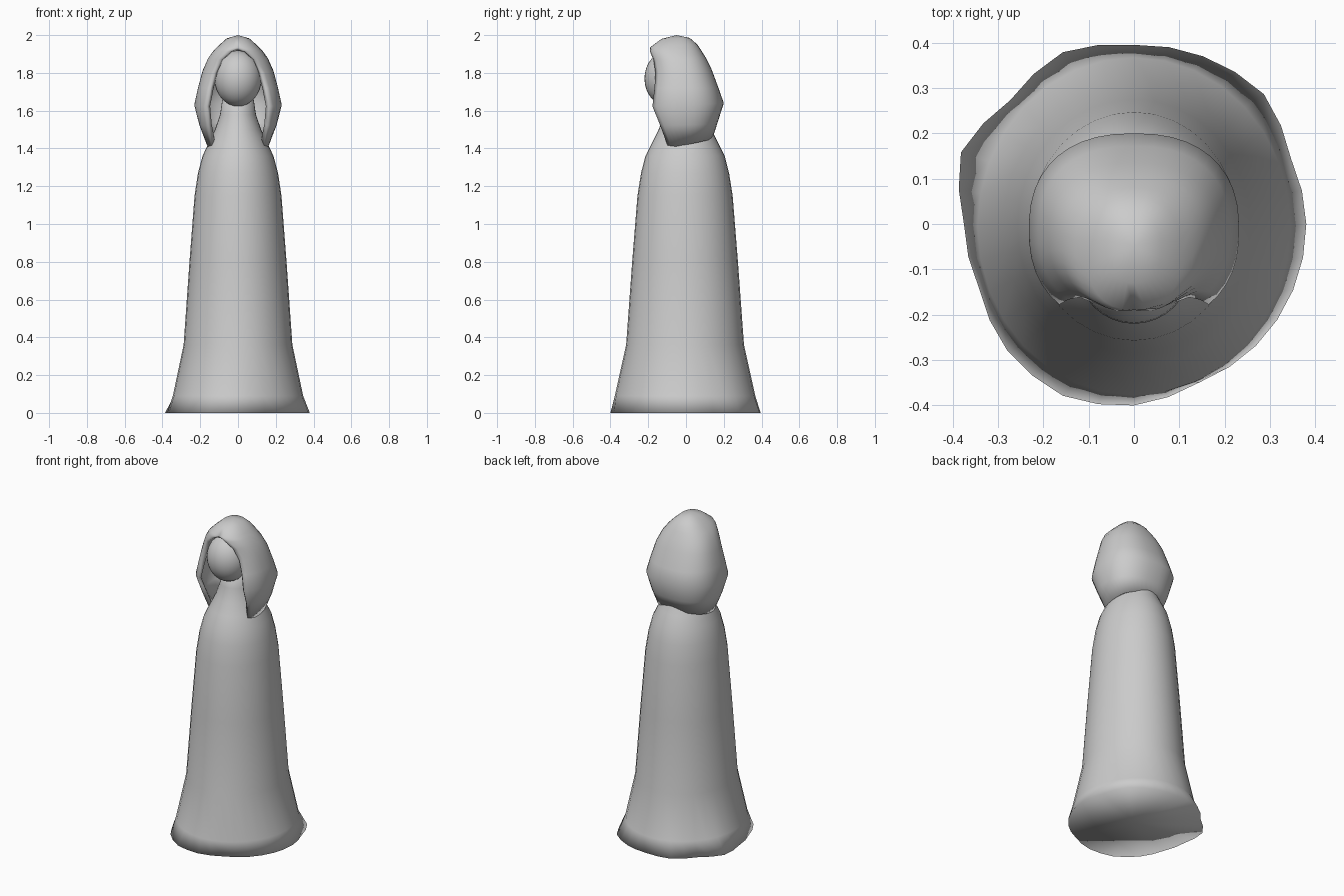
import bpy, bmesh, math

if "Cube" in bpy.data.objects:
    bpy.data.objects.remove(bpy.data.objects["Cube"])

SIDES = 32


def spow(v, e):
    return math.copysign(abs(v) ** e, v)


def ring(zb, zf, w, yb, yf, half_angle, e=1.0):
    """Arc of points around the back; 180 degrees gives a closed ring."""
    pts = []
    for j in range(SIDES + 1):
        t = math.radians(half_angle) * (2 * j / SIDES - 1)
        cy, ry = (yb + yf) / 2, (yb - yf) / 2
        k = (1 - math.cos(t)) / 2
        pts.append((w * spow(math.sin(t), e), cy + ry * spow(math.cos(t), e), zb + (zf - zb) * k))
    return pts


def loft(name, rings, cap=False, apex=None):
    bm = bmesh.new()
    rows = [[bm.verts.new(p) for p in r] for r in rings]
    for a, b in zip(rows, rows[1:]):
        for j in range(SIDES):
            bm.faces.new((a[j], b[j], b[j + 1], a[j + 1]))
    if apex:
        top = bm.verts.new(apex)
        for j in range(SIDES):
            bm.faces.new((rows[-1][j], top, rows[-1][j + 1]))
    if cap:
        mid = bm.verts.new((0, 0, 0))
        for j in range(SIDES):
            bm.faces.new((rows[0][j], rows[0][j + 1], mid))
    bmesh.ops.remove_doubles(bm, verts=bm.verts, dist=0.0005)
    me = bpy.data.meshes.new(name)
    bm.to_mesh(me)
    bm.free()
    me.polygons.foreach_set("use_smooth", [True] * len(me.polygons))
    ob = bpy.data.objects.new(name, me)
    bpy.context.collection.objects.link(ob)
    return ob


# Robe: uneven hem (radii every 22.5 degrees, clockwise from the front), then a tapering body
hem = [.40, .41, .395, .37, .375, .413, .386, .41,
       .395, .40, .405, .375, .38, .38, .38, .378]
hem_ring = []
for j in range(SIDES + 1):
    f = j * 16 / SIDES
    i = int(f)
    r = hem[i % 16] * (1 - f + i) + hem[(i + 1) % 16] * (f - i)
    t = math.tau * j / SIDES - math.pi
    hem_ring.append((r * math.sin(t), r * math.cos(t), 0))

profile = [(.09, .345, .372), (.36, .288, .312), (.8, .257, .28), (1.15, .23, .252),
           (1.27, .212, .233), (1.36, .188, .21), (1.43, .155, .175), (1.5, .122, .14),
           (1.58, .095, .11), (1.68, .08, .095)]
body = [ring(z, z, w, d - .005, -d - .005, 180) for z, w, d in profile]
loft("robe", [hem_ring] + body, cap=True, apex=(0, -.01, 1.7))

# Head
bpy.ops.mesh.primitive_uv_sphere_add(segments=32, ring_count=16, location=(0, -.095, 1.77))
head = bpy.context.object
head.name = "head"
head.scale = (.125, .125, .147)
bpy.ops.object.shade_smooth()

# Hood: open-fronted arcs that close over the head, with cloth thickness
hood_rings = [ring(*r, .85) for r in [
    (1.45, 1.39, .165, .14, -.14, 128),
    (1.53, 1.52, .205, .165, -.185, 133),
    (1.64, 1.62, .232, .20, -.225, 138),
    (1.72, 1.72, .212, .172, -.205, 140),
    (1.82, 1.80, .188, .135, -.19, 143),
    (1.88, 1.87, .16, .105, -.19, 150),
    (1.92, 1.915, .13, .08, -.195, 166),
    (1.95, 1.935, .105, .06, -.19, 180),
    (1.985, 1.98, .06, .02, -.13, 180)]]
hood = loft("hood", hood_rings, apex=(0, -.05, 2.0))
mod = hood.modifiers.new("cloth_thickness", 'SOLIDIFY')
mod.thickness = .025
mod.offset = -1
